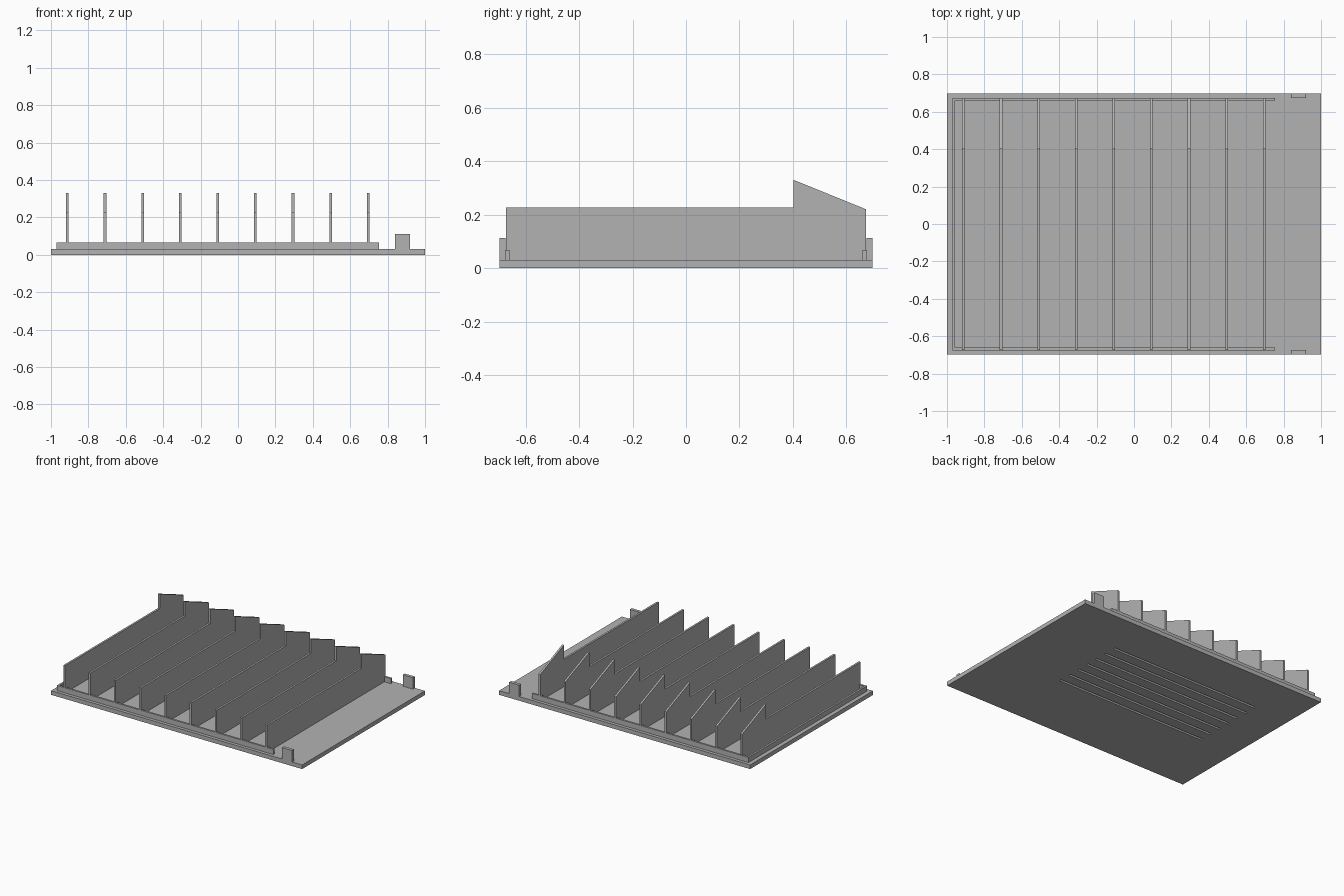
import bpy
import bmesh
from mathutils import Matrix, Vector

default_cube = bpy.data.objects.get("Cube")
if default_cube:
    bpy.data.objects.remove(default_cube, do_unlink=True)

GREY = (0.45, 0.45, 0.45, 1.0)
grey = bpy.data.materials.new("plain grey")
grey.use_nodes = True
grey.diffuse_color = GREY
grey.node_tree.nodes["Principled BSDF"].inputs["Base Color"].default_value = GREY


def finish(name, bm):
    """Turn a bmesh into a flat-shaded grey object."""
    bmesh.ops.recalc_face_normals(bm, faces=bm.faces)
    mesh = bpy.data.meshes.new(name)
    bm.to_mesh(mesh)
    bm.free()
    mesh.materials.append(grey)
    obj = bpy.data.objects.new(name, mesh)
    bpy.context.collection.objects.link(obj)
    return obj


def add_box(bm, low, high):
    low, high = Vector(low), Vector(high)
    place = Matrix.Translation((low + high) / 2) @ Matrix.Diagonal((*(high - low), 1))
    bmesh.ops.create_cube(bm, size=1, matrix=place)


def box(name, low, high):
    bm = bmesh.new()
    add_box(bm, low, high)
    return finish(name, bm)


def fin(name, x, thickness, profile):
    """Extrude a side profile (y, z) along x, centred on x."""
    bm = bmesh.new()
    face = bm.faces.new([bm.verts.new((x - thickness / 2, y, z)) for y, z in profile])
    side = bmesh.ops.extrude_face_region(bm, geom=[face])["geom"]
    moved = [g for g in side if isinstance(g, bmesh.types.BMVert)]
    bmesh.ops.translate(bm, verts=moved, vec=(thickness, 0, 0))
    return finish(name, bm)


DEPTH = 0.698    # half depth of the base
TOP = 0.03       # base thickness
RAIL = 0.675     # outer face of the rails
WALL = 0.014     # rail and fin thickness

# Base plate with shallow grooves in the underside
base = box("base_plate", (-1, -DEPTH, 0), (1, DEPTH, TOP))
bm = bmesh.new()
for i in range(7):
    y = 0.37 - 0.09 * i
    add_box(bm, (-0.72, y - 0.008, -0.02), (0.48, y + 0.008, 0.012))
cutter = finish("groove_cutter", bm)
cutter.hide_render = True
cutter.hide_set(True)
cut = base.modifiers.new("underside_grooves", "BOOLEAN")
cut.operation = "DIFFERENCE"
cut.solver = "EXACT"
cut.object = cutter

# Low rim on three sides, open at the right-hand end
for name, side in (("front", -1), ("back", 1)):
    y0, y1 = sorted((side * RAIL, side * (RAIL - WALL)))
    box(name + "_rail", (-0.97, y0, TOP), (0.755, y1, 0.067))
    # Upright tab at the plate edge
    y0, y1 = sorted((side * RAIL, side * DEPTH))
    box(name + "_tab", (0.84, y0, TOP), (0.92, y1, 0.112))
box("end_rail", (-0.97, -RAIL + WALL, TOP), (-0.97 + WALL, RAIL - WALL, 0.067))

# Row of dividers, each with a raised, sloping back end
profile = [(-0.674, TOP), (0.674, TOP), (0.674, 0.22),
           (0.403, 0.33), (0.403, 0.226), (-0.674, 0.226)]
for i in range(9):
    fin(f"divider_{i + 1}", -0.912 + 0.201 * i, WALL, profile)
